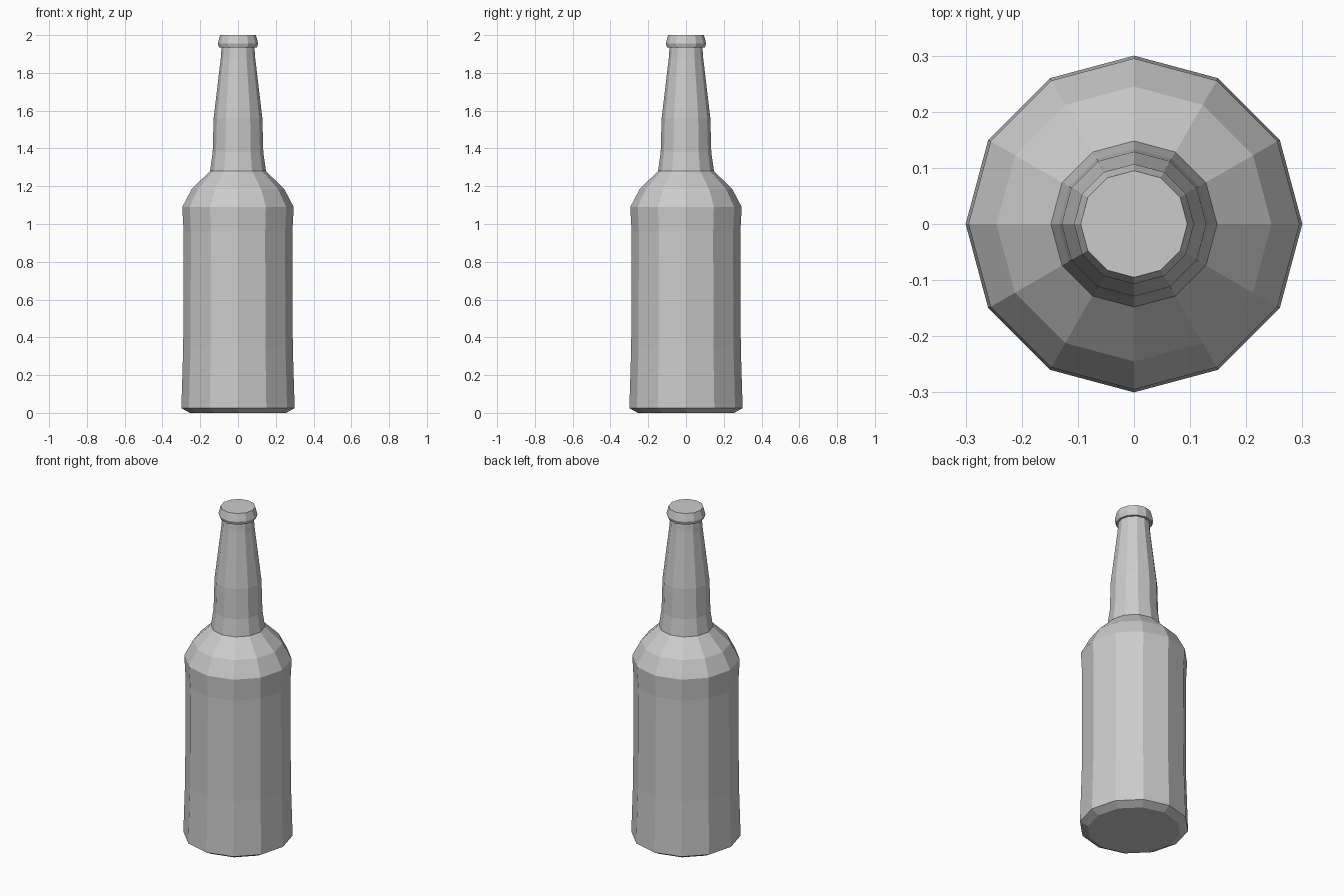
import bpy, bmesh
from math import cos, sin, tau

if "Cube" in bpy.data.objects:
    bpy.data.objects.remove(bpy.data.objects["Cube"])

SIDES = 12

# Bottle outline from base to mouth: (radius, height)
profile = [
    (0.255, 0.0), (0.30, 0.025),                    # base chamfer
    (0.29, 0.35), (0.288, 0.96), (0.295, 1.09),     # body
    (0.245, 1.185), (0.148, 1.28),                  # shoulder
    (0.134, 1.38), (0.129, 1.56),                   # lower neck
    (0.091, 1.88), (0.087, 1.935),                  # upper neck
    (0.10, 1.935), (0.107, 1.955), (0.095, 2.0),    # lip
]


def lathe(name, points, sides):
    bm = bmesh.new()
    rings = [[bm.verts.new((r * cos(tau * i / sides), r * sin(tau * i / sides), z))
              for i in range(sides)] for r, z in points]
    for low, high in zip(rings, rings[1:]):
        for i in range(sides):
            j = (i + 1) % sides
            bm.faces.new((low[i], low[j], high[j], high[i]))
    # Closed base and mouth
    bm.faces.new(rings[0][::-1])
    bm.faces.new(rings[-1])
    mesh = bpy.data.meshes.new(name)
    bm.to_mesh(mesh)
    bm.free()
    obj = bpy.data.objects.new(name, mesh)
    bpy.context.collection.objects.link(obj)
    return obj


lathe("bottle", profile, SIDES)
